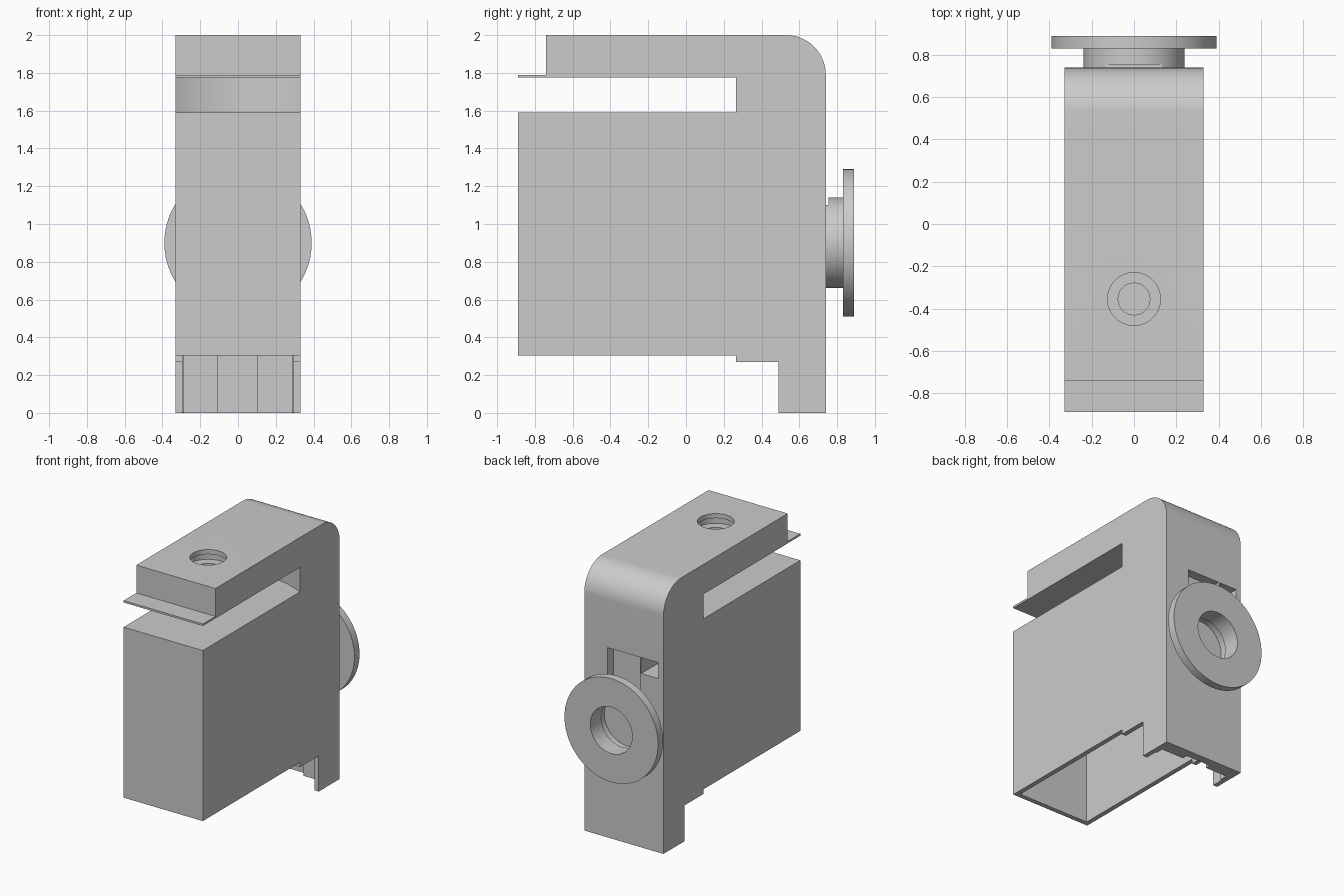
import bpy
import bmesh
import math
from mathutils import Matrix

cube = bpy.data.objects.get("Cube")
if cube:
    bpy.data.objects.remove(cube, do_unlink=True)

grey = bpy.data.materials.new("plain_grey")
grey.use_nodes = True
colour = (0.6, 0.6, 0.6, 1)
grey.diffuse_color = colour
grey.node_tree.nodes["Principled BSDF"].inputs["Base Color"].default_value = colour


def make_object(name, bm):
    bmesh.ops.recalc_face_normals(bm, faces=bm.faces)
    mesh = bpy.data.meshes.new(name)
    bm.to_mesh(mesh)
    bm.free()
    mesh.materials.append(grey)
    obj = bpy.data.objects.new(name, mesh)
    bpy.context.collection.objects.link(obj)
    return obj


def box(name, x, y, z):
    bm = bmesh.new()
    bmesh.ops.create_cube(bm, size=1)
    for v in bm.verts:
        for i, (low, high) in enumerate((x, y, z)):
            v.co[i] = high if v.co[i] > 0 else low
    return make_object(name, bm)


def extrude_side(name, outline, half_width):
    bm = bmesh.new()
    face = bm.faces.new([bm.verts.new((-half_width, y, z)) for y, z in outline])
    new = bmesh.ops.extrude_face_region(bm, geom=[face])["geom"]
    verts = [g for g in new if isinstance(g, bmesh.types.BMVert)]
    bmesh.ops.translate(bm, verts=verts, vec=(2 * half_width, 0, 0))
    return make_object(name, bm)


def lathe(name, outline, matrix, closed=False, steps=96):
    # Outline is (radius, height) around the local z axis
    bm = bmesh.new()
    rings = []
    for r, h in outline:
        rings.append([bm.verts.new((r * math.cos(a), r * math.sin(a), h))
                      for a in (math.tau * i / steps for i in range(steps))])
    pairs = list(zip(rings, rings[1:]))
    if closed:
        pairs.append((rings[-1], rings[0]))
    else:
        bm.faces.new(rings[0])
        bm.faces.new(rings[-1])
    for a, b in pairs:
        for i in range(steps):
            j = (i + 1) % steps
            bm.faces.new((a[i], a[j], b[j], b[i]))
    bm.transform(matrix)
    return make_object(name, bm)


def cut(obj, cutters):
    for cutter in cutters:
        cutter.hide_render = True
        mod = obj.modifiers.new("cut", "BOOLEAN")
        mod.operation = "DIFFERENCE"
        mod.solver = "EXACT"
        mod.object = cutter
    graph = bpy.context.evaluated_depsgraph_get()
    mesh = bpy.data.meshes.new_from_object(obj.evaluated_get(graph))
    obj.modifiers.clear()
    obj.data = mesh


# Housing outline with rounded rear top corner, thin front lip and rear leg
arc = [(0.53 + 0.21 * math.sin(a), 1.79 + 0.21 * math.cos(a))
       for a in (math.pi / 2 * i / 20 for i in range(21))]
outline = [(-0.89, 0.305), (-0.89, 1.79), (-0.74, 1.79), (-0.74, 2.0)] + arc
outline += [(0.74, 0), (0.49, 0), (0.49, 0.27), (0.265, 0.27), (0.265, 0.305)]
housing = extrude_side("housing", outline, 0.33)

# Cutters for the round slot, stepped top hole, hollow and rear openings
top_axis = Matrix.Translation((0, -0.355, 0))
rear_axis = Matrix.Translation((0, 0, 0.9)) @ Matrix.Rotation(-math.pi / 2, 4, "X")
slot = lathe("slot_cutter", [(0.702, 1.59), (0.702, 1.775)], top_axis)
top_hole = lathe("top_hole_cutter", [
    (0.075, 1.7), (0.075, 1.92), (0.14, 1.92), (0.14, 1.965),
    (0.125, 1.965), (0.125, 2.1)], top_axis)
rear_bore = lathe("rear_bore_cutter", [(0.19, 0.70), (0.19, 0.85)], rear_axis)
hollow = box("hollow_cutter", (-0.295, 0.295), (-0.855, 0.64), (-0.1, 1.2))
channel = box("channel_cutter", (-0.105, 0.1), (0.5, 0.68), (-0.2, 0.62))
key_slot = box("key_slot_cutter", (-0.135, 0.135), (0.67, 0.755), (1.1, 1.43))
square_hole = box("square_hole_cutter", (-0.29, -0.145), (0.55, 0.8), (1.31, 1.43))
cutters = [slot, top_hole, rear_bore, hollow, channel, key_slot, square_hole]
cut(housing, cutters)

# Rear flange: hollow hub with a wide disc
flange = lathe("rear_flange", [
    (0.175, 0.89), (0.39, 0.89), (0.39, 0.83), (0.24, 0.83),
    (0.24, 0.735), (0.19, 0.735), (0.19, 0.76), (0.175, 0.76)], rear_axis, closed=True)
cut(flange, [key_slot])

for cutter in cutters:
    bpy.data.objects.remove(cutter, do_unlink=True)

# Block and ribs inside the hollow
box("inner_block", (0.1, 0.3), (-0.86, -0.6), (0.7, 1.21))
box("inner_front_rib", (0.27, 0.3), (-0.86, -0.77), (0.34, 0.71))
for side, name in ((-1, "right"), (1, "left")):
    xs = sorted((side * 0.285, side * 0.3))
    box(name + "_leg_rib", xs, (0.58, 0.65), (0.001, 0.7))

# Smooth the round surfaces, keep the corners sharp
for obj in (housing, flange):
    bpy.ops.object.select_all(action="DESELECT")
    obj.select_set(True)
    bpy.context.view_layer.objects.active = obj
    bpy.ops.object.shade_smooth_by_angle(angle=math.radians(30))
